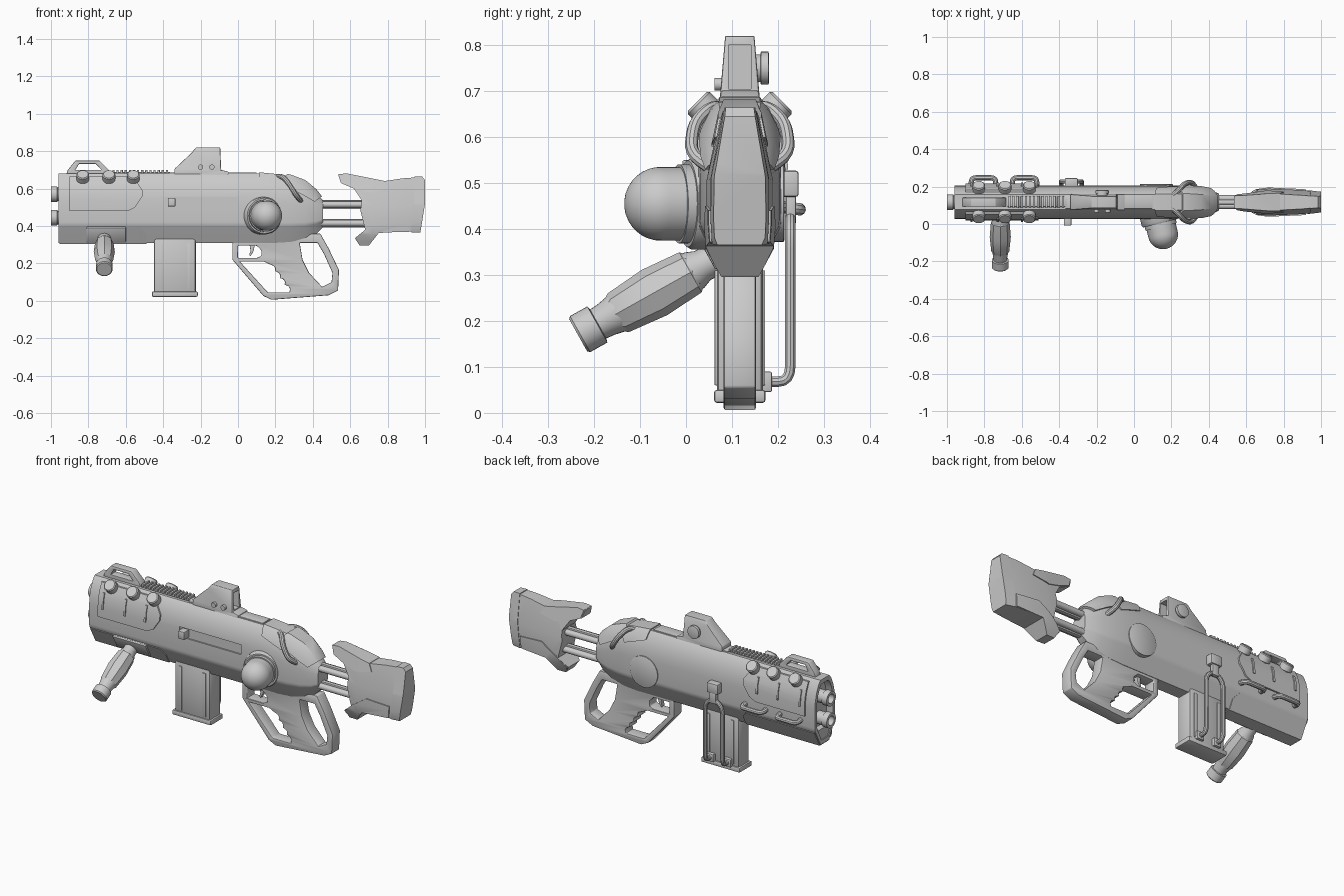
import bpy, bmesh, math
from mathutils import Vector, Matrix

if "Cube" in bpy.data.objects:
    bpy.data.objects.remove(bpy.data.objects["Cube"])

CY = 0.117  # gun centre plane; parts are built around y = 0 and shifted at the end

def add(name, bm, bevel=0):
    bmesh.ops.recalc_face_normals(bm, faces=bm.faces)
    me = bpy.data.meshes.new(name)
    bm.to_mesh(me)
    bm.free()
    o = bpy.data.objects.new(name, me)
    bpy.context.collection.objects.link(o)
    if bevel:
        apply(o, 'BEVEL', width=bevel, segments=2, limit_method='ANGLE')
    return o

def apply(o, kind, **props):
    m = o.modifiers.new(kind.title(), kind)
    for k, v in props.items():
        setattr(m, k, v)
    bpy.context.view_layer.objects.active = o
    bpy.ops.object.modifier_apply(modifier=m.name)

def boolean(o, other, op):
    apply(o, 'BOOLEAN', object=other, operation=op, solver='EXACT')
    bpy.data.objects.remove(other)
    return o

def loft(name, stations, half):
    sec = half + [(-u, v) for u, v in reversed(half)]
    bm = bmesh.new()
    rings = [[bm.verts.new((x, u * w, a + v * (b - a))) for u, v in sec] for x, a, b, w in stations]
    n = len(sec)
    for r, s in zip(rings, rings[1:]):
        for i in range(n):
            bm.faces.new((r[i], r[(i + 1) % n], s[(i + 1) % n], s[i]))
    bm.faces.new(rings[0])
    bm.faces.new(rings[-1])
    return add(name, bm)

def box(name, x, y, z, rot=None, bevel=0.004):
    bm = bmesh.new()
    bmesh.ops.create_cube(bm, size=1)
    c = Vector(((x[0] + x[1]) / 2, (y[0] + y[1]) / 2, (z[0] + z[1]) / 2))
    s = Matrix.Diagonal((x[1] - x[0], y[1] - y[0], z[1] - z[0], 1))
    r = Matrix.Rotation(math.radians(rot), 4, 'X') if rot else Matrix()
    bm.transform(Matrix.Translation(c) @ r @ s)
    return add(name, bm, bevel)

def from_curve(name, cu, bevel=0):
    tmp = bpy.data.objects.new("tmp", cu)
    bpy.context.collection.objects.link(tmp)
    me = bpy.data.meshes.new_from_object(tmp.evaluated_get(bpy.context.evaluated_depsgraph_get()))
    bpy.data.objects.remove(tmp)
    bm = bmesh.new()
    bm.from_mesh(me)
    bmesh.ops.remove_doubles(bm, verts=bm.verts, dist=1e-5)
    return add(name, bm, bevel)

def plate(name, outlines, half, bevel=0):
    # xz outline (further outlines are holes), extruded to y = +-half
    cu = bpy.data.curves.new(name, 'CURVE')
    cu.dimensions, cu.fill_mode, cu.extrude = '2D', 'BOTH', half
    for pts in outlines:
        sp = cu.splines.new('POLY')
        sp.points.add(len(pts) - 1)
        for p, q in zip(sp.points, pts):
            p.co = (q[0], q[1], 0, 1)
        sp.use_cyclic_u = True
    o = from_curve(name, cu)
    o.data.transform(Matrix.Rotation(math.pi / 2, 4, 'X'))
    if bevel:
        apply(o, 'BEVEL', width=bevel, segments=2, limit_method='ANGLE')
    return o

def tube(name, pts, r, round_r=0.03, cyclic=False):
    pts = [Vector(p) for p in pts]
    n, path = len(pts), []
    for i, p in enumerate(pts):
        if not cyclic and i in (0, n - 1):
            path.append(p)
            continue
        a, b = pts[i - 1] - p, pts[(i + 1) % n] - p
        a = p + a.normalized() * min(round_r, a.length * .45)
        b = p + b.normalized() * min(round_r, b.length * .45)
        path += [a * (1 - t) ** 2 + p * 2 * t * (1 - t) + b * t * t for t in (0, .25, .5, .75, 1)]
    cu = bpy.data.curves.new(name, 'CURVE')
    cu.dimensions, cu.bevel_depth, cu.bevel_resolution, cu.use_fill_caps = '3D', r, 3, True
    sp = cu.splines.new('POLY')
    sp.points.add(len(path) - 1)
    for q, p in zip(sp.points, path):
        q.co = (*p, 1)
    sp.use_cyclic_u = cyclic
    return from_curve(name, cu)

def lathe(name, prof, origin, axis, sides=28):
    bm = bmesh.new()
    m = Matrix.Translation(origin) @ Vector(axis).to_track_quat('Z', 'Y').to_matrix().to_4x4()
    rings = [[bm.verts.new(m @ Vector((r * math.cos(a), r * math.sin(a), t)))
              for a in (2 * math.pi * i / sides for i in range(sides))] for t, r in prof]
    for p, q in zip(rings, rings[1:]):
        for i in range(sides):
            bm.faces.new((p[i], p[(i + 1) % sides], q[(i + 1) % sides], q[i]))
    bm.faces.new(rings[0])
    bm.faces.new(rings[-1])
    return add(name, bm)

# receiver body
SEC = [(.42, 0), (.92, .23), (.98, .26), (1, .3), (1, .6), (.96, .72), (.83, .84), (.62, .95), (.45, 1)]
ST = [(-.96, .31, .68, .09), (.12, .31, .68, .09), (.2, .31, .672, .09), (.28, .315, .66, .086),
      (.36, .33, .63, .075), (.42, .36, .58, .06), (.455, .395, .535, .045)]

def grown(g):
    return loft("shell", [(x, a - g, b + g, w + g) for x, a, b, w in ST], SEC)

def skin(name, outline, g):
    return boolean(plate(name, [outline], .2), grown(g), 'INTERSECT')

body = loft("receiver", ST, SEC)
boolean(body, loft("cut", [(-1, .335, .655, .072), (-.92, .335, .655, .072)], SEC), 'DIFFERENCE')
boolean(body, box("cut", (-.39, 0), (-.15, -.082), (.5, .555), bevel=0), 'DIFFERENCE')

# handguard covers and side plates
skin("lower_handguard", [(-.955, .29), (-.49, .29), (-.49, .36), (-.52, .395), (-.955, .395)], .005)
skin("side_plate", [(-.9, .665), (-.9, .48), (-.59, .48), (-.55, .5), (-.51, .56), (-.51, .59), (-.54, .635), (-.54, .665)], .009)
for i, x in enumerate((-.83, -.69, -.56)):
    skin(f"plate_slot_{i}", [(x - .045, .62), (x - .045, .53), (x - .033, .53), (x - .033, .62)], .015)
    for s in (-1, 1):
        lathe(f"knob_{i}_{s}", [(0, .026), (.02, .026), (.022, .034), (.055, .034), (.06, .029)],
              (x, s * .05, .635), (0, s, 1))
for x in (-.87, -.65):
    tube("side_handle", [(x, .075, .45), (x, .13, .443), (x + .13, .13, .443), (x + .13, .075, .45)], .014, .025)

# barrels
for z in (.57, .445):
    lathe("barrel", [(0, .036), (.09, .036), (.092, .042), (.125, .042), (.125, .026), (.06, .026)], (-.875, 0, z), (-1, 0, 0))

# front sight, rail, top deck
plate("front_sight", [[(-.92, .67), (-.91, .7), (-.87, .75), (-.74, .75), (-.69, .7), (-.68, .67)],
                      [(-.87, .7), (-.85, .732), (-.76, .732), (-.73, .7)]], .024, .004)
box("rail_base", (-.68, -.36), (-.025, .025), (.67, .688))
for i in range(14):
    box("rail_tooth", (-.672 + i * .022, -.66 + i * .022), (-.032, .032), (.684, .7), bevel=.002)
box("top_deck", (-.37, .1), (-.036, .036), (.67, .686))

# optic
optic = plate("optic_housing", [[(-.34, .66), (-.34, .705), (-.25, .79), (-.225, .82), (-.095, .82), (-.09, .7),
                                 (-.05, .69), (-.05, .66)]], .043, .005)
for v in optic.data.vertices:
    v.co.y *= 1 - max(0, v.co.z - .69) * 2
boolean(optic, box("cut", (-.2, 0), (-.024, .024), (.705, .8), bevel=0), 'DIFFERENCE')
lathe("optic_dial", [(0, .03), (.015, .03), (.016, .036), (.032, .036), (.034, .03)], (-.17, .03, .75), (0, 1, 0))
for x in (-.2, -.14):
    lathe("optic_button", [(0, .014), (.025, .014)], (x, -.03, .715), (0, -1, 0), 16)

# bolt and rear disc
box("bolt_handle", (-.375, -.335), (-.125, -.07), (.505, .55))
lathe("rear_disc", [(0, .088), (.025, .088), (.027, .084)], (.12, .07, .46), (0, 1, 0), 40)

# dome with collar
AX = (.24, -.97, 0)
lathe("dome_collar", [(0, .1), (.055, .1), (.065, .094), (.065, .086), (.085, .086)], (.125, -.05, .455), AX, 40)
lathe("dome", [(.06, .08), (.125, .08)] + [(.125 + .08 * math.sin(a), .08 * math.cos(a) + .0005)
      for a in (math.pi / 2 * i / 9 for i in range(1, 10))], (.125, -.05, .455), AX, 40)

# rear covers and side pipes
skin("rear_cover", [(.24, .65), (.28, .7), (.37, .7), (.47, .575), (.41, .53), (.34, .57), (.28, .6)], .016)
skin("rear_top_plate", [(.11, .7), (.25, .7), (.27, .62), (.25, .59), (.12, .635)], .007)
for s in (-1, 1):
    tube("rear_pipe", [(.2, s * .03, .665), (.24, s * .065, .665), (.27, s * .1, .63), (.31, s * .108, .565), (.34, s * .06, .53)], .014, .03)

# grip frame with finger grooves and trigger
grooves = []
for i in range(4):
    x, z = .17 + i * .026, .195 - i * .036
    grooves += [(x, z), (x + .022, z - .008), (x + .03, z - .022)]
plate("grip_frame", [
    [(-.03, .35), (-.03, .22), (.135, .027), (.18, .006), (.485, .03), (.535, .055), (.54, .165), (.485, .28), (.44, .36)],
    [(0, .295), (.1, .295), (.125, .27), (.125, .24), (.1, .23), (0, .23)],
    [(.01, .21), (.14, .21)] + grooves + [(.275, .045), (.16, .045)],
    [(.33, .31), (.425, .31), (.46, .25), (.505, .15), (.5, .1), (.45, .075), (.38, .15), (.345, .22)]], .035, .005)
plate("trigger", [[(.06, .31), (.09, .31), (.085, .27), (.068, .24), (.06, .245), (.067, .27)]], .012, .002)

# magazine
box("magazine", (-.45, -.225), (-.05, .05), (.035, .34), bevel=.014)
box("magazine_base", (-.46, -.215), (-.056, .056), (.022, .05), bevel=.006)
for s in (-1, 1):
    for x in (-.42, -.27):
        box("magazine_rib", (x, x + .02), (s * .05 - .005, s * .05 + .005), (.06, .31), bevel=.002)

# carry loop on the magazine side
tube("loop_frame", [(-.39, .05, .068), (-.39, .11, .068), (-.39, .11, .39), (-.355, .11, .425), (-.315, .11, .425),
                    (-.28, .11, .39), (-.28, .11, .068), (-.28, .05, .068)], .012, .035)
for x in (-.39, -.28):
    box("loop_foot", (x - .022, x + .022), (.04, .07), (.045, .09))
box("loop_hook", (-.355, -.315), (.1, .122), (.41, .48))
box("loop_bracket", (-.37, -.3), (.08, .128), (.47, .527), bevel=.006)

# foregrip, perpendicular to the slanted lower face
O, D = (-.715, -.055, .335), (0, -.295, -.165)
lathe("foregrip", [(-.02, .036), (.03, .036), (.05, .044), (.15, .052), (.24, .044), (.27, .038), (.29, .036),
                   (.292, .045), (.335, .045), (.34, .04)], O, D)
lathe("foregrip_ridges", [(.04, .03), (.06, .05), (.15, .0565), (.24, .048), (.265, .03)], O, D, 8)
box("foregrip_mount", (-.81, -.6), (-.11, -.02), (.345, .367), rot=-61)

# stock rods
for z in (.515, .415):
    for y in (-.02, .02):
        lathe("stock_rod", [(0, .017), (.36, .017)], (.4, y, z), (1, 0, 0), 16)
    box("rod_spine", (.4, .75), (-.012, .012), (z - .024, z + .024))

# stock
SS = [(.5, .29, .685, .055), (.72, .29, .685, .072), (.9, .3, .68, .064), (1.02, .33, .67, .05)]
OCT = [(.45, 0), (.95, .18), (1, .3), (1, .55), (.5, 1)]

def stock_part(name, outline, g):
    return boolean(plate(name, [outline], .2),
                   loft("shell", [(x, a - g, b + g, w + g) for x, a, b, w in SS], OCT), 'INTERSECT')

stock_part("stock", [(.535, .675), (.58, .68), (.78, .64), (.88, .655), (.95, .66), (.945, .52), (.93, .37), (.75, .365),
                     (.7, .297), (.65, .297), (.625, .335), (.68, .38), (.655, .48), (.66, .54), (.62, .6), (.55, .63)], 0)
stock_part("butt_pad", [(.945, .664), (.985, .664), (1, .645), (1, .52), (.975, .365), (.925, .367), (.94, .52)], .003)
stock_part("stock_top_cover", [(.54, .677), (.58, .682), (.78, .642), (.8, .6), (.7, .58), (.62, .605), (.555, .632)], .006)
stock_part("stock_lower_cover", [(.69, .39), (.78, .45), (.92, .44), (.915, .372), (.752, .363), (.7, .296), (.65, .296), (.63, .335)], .006)

# shift onto the centre plane and shade
for o in bpy.context.scene.objects:
    o.data.transform(Matrix.Translation((0, CY, 0)))
    o.select_set(True)
bpy.ops.object.shade_smooth_by_angle(angle=math.radians(32))
